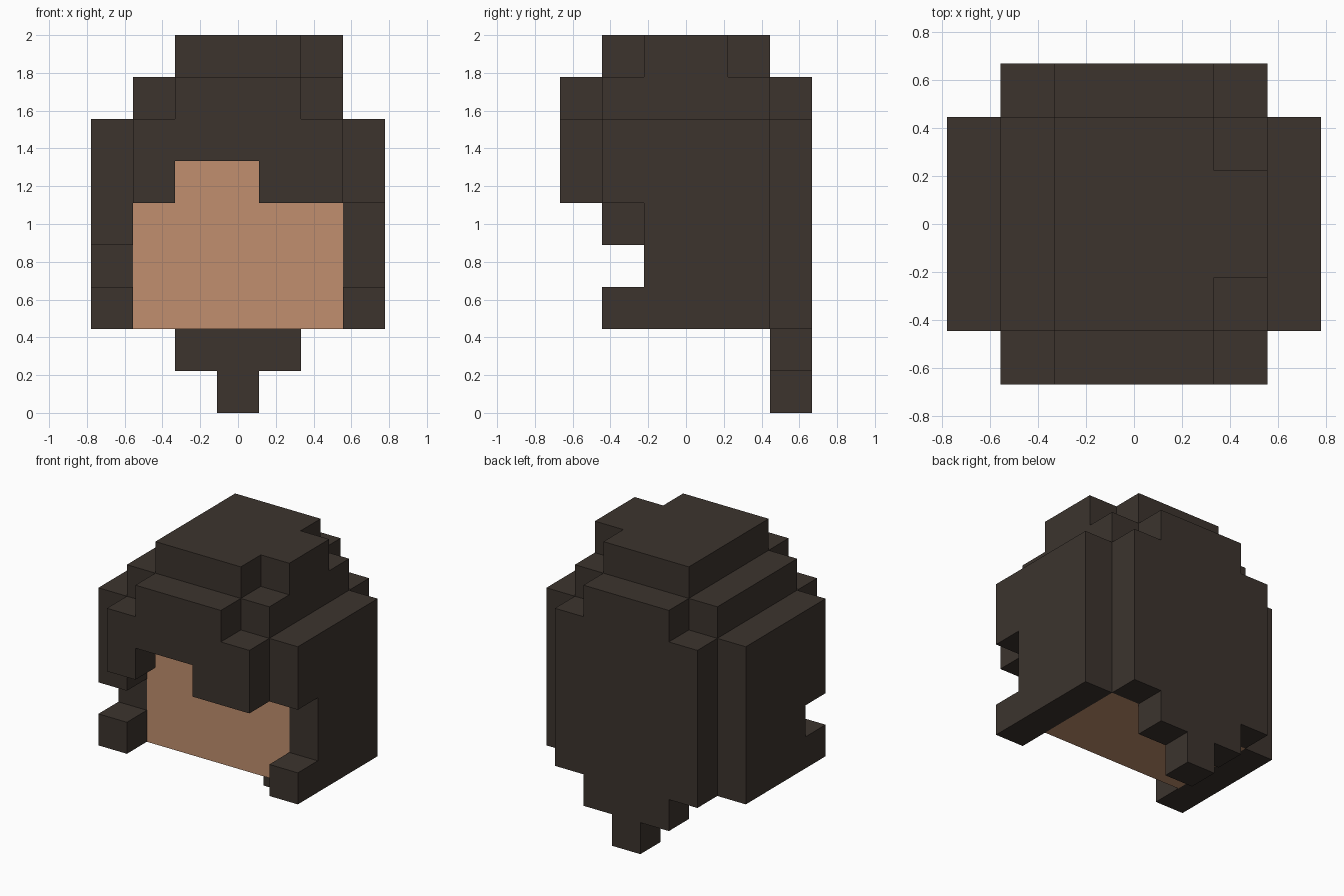
import bpy
import bmesh
from mathutils import Vector

if "Cube" in bpy.data.objects:
    bpy.data.objects.remove(bpy.data.objects["Cube"], do_unlink=True)

U = 2 / 9  # edge length of one block


def material(name, color):
    mat = bpy.data.materials.new(name)
    mat.use_nodes = True
    mat.diffuse_color = color
    bsdf = next(n for n in mat.node_tree.nodes if n.type == 'BSDF_PRINCIPLED')
    bsdf.inputs["Base Color"].default_value = color
    bsdf.inputs["Roughness"].default_value = 0.9
    return mat


HAIR = material("dark brown hair", (0.045, 0.034, 0.027, 1))
SKIN = material("tan skin", (0.533, 0.275, 0.156, 1))


def slab(name, axis, outline, start, end, mat):
    """Extrude a blocky outline (in block units) along an axis."""
    def place(p):
        a, b = p
        co = {'X': (start, a, b), 'Y': (a, start, b), 'Z': (a, b, start)}[axis]
        return Vector(co) * U

    bm = bmesh.new()
    face = bm.faces.new([bm.verts.new(place(p)) for p in outline])
    out = bmesh.ops.extrude_face_region(bm, geom=[face], use_keep_orig=True)
    shift = Vector([(end - start) * U if axis == k else 0 for k in 'XYZ'])
    bmesh.ops.translate(bm, vec=shift,
                        verts=[g for g in out['geom'] if isinstance(g, bmesh.types.BMVert)])
    bmesh.ops.recalc_face_normals(bm, faces=bm.faces[:])
    mesh = bpy.data.meshes.new(name)
    bm.to_mesh(mesh)
    bm.free()
    mesh.materials.append(mat)
    obj = bpy.data.objects.new(name, mesh)
    bpy.context.collection.objects.link(obj)
    return obj


def rect(a0, a1, b0, b1):
    return [(a0, b0), (a1, b0), (a1, b1), (a0, b1)]


# Head with the face set back between the side hair
slab("head", 'Z', rect(-2.5, 2.5, -1, 2), 2, 6, SKIN)

# Cap over the head, and the crown with a tuft on its left
slab("hair_cap", 'Z', rect(-2.5, 2.5, -2, 2), 6, 8, HAIR)
slab("hair_crown", 'Z', [(-1.5, -2), (1.5, -2), (1.5, -1), (2.5, -1), (2.5, 1),
                         (1.5, 1), (1.5, 2), (-1.5, 2)], 8, 9, HAIR)

# Side hair: each has a notch in the front edge, taller on the left
for name, x, notch_top in (("left_side_hair", 2.5, 5), ("right_side_hair", -3.5, 4)):
    slab(name, 'X', [(-2, 2), (2, 2), (2, 7), (-2, 7), (-2, notch_top),
                     (-1, notch_top), (-1, 3), (-2, 3)], x, x + 1, HAIR)

# Fringe with an off-centre parting
slab("fringe", 'Y', [(-2.5, 5), (-1.5, 5), (-1.5, 6), (0.5, 6), (0.5, 5), (2.5, 5),
                     (2.5, 7), (1.5, 7), (1.5, 8), (-1.5, 8), (-1.5, 7), (-2.5, 7)],
     -3, -2, HAIR)

# Back hair stepping down to a point
half = [(0.5, 0), (0.5, 1), (1.5, 1), (1.5, 2), (2.5, 2), (2.5, 7), (1.5, 7), (1.5, 8)]
slab("back_hair", 'Y', half + [(-x, z) for x, z in reversed(half)], 2, 3, HAIR)
